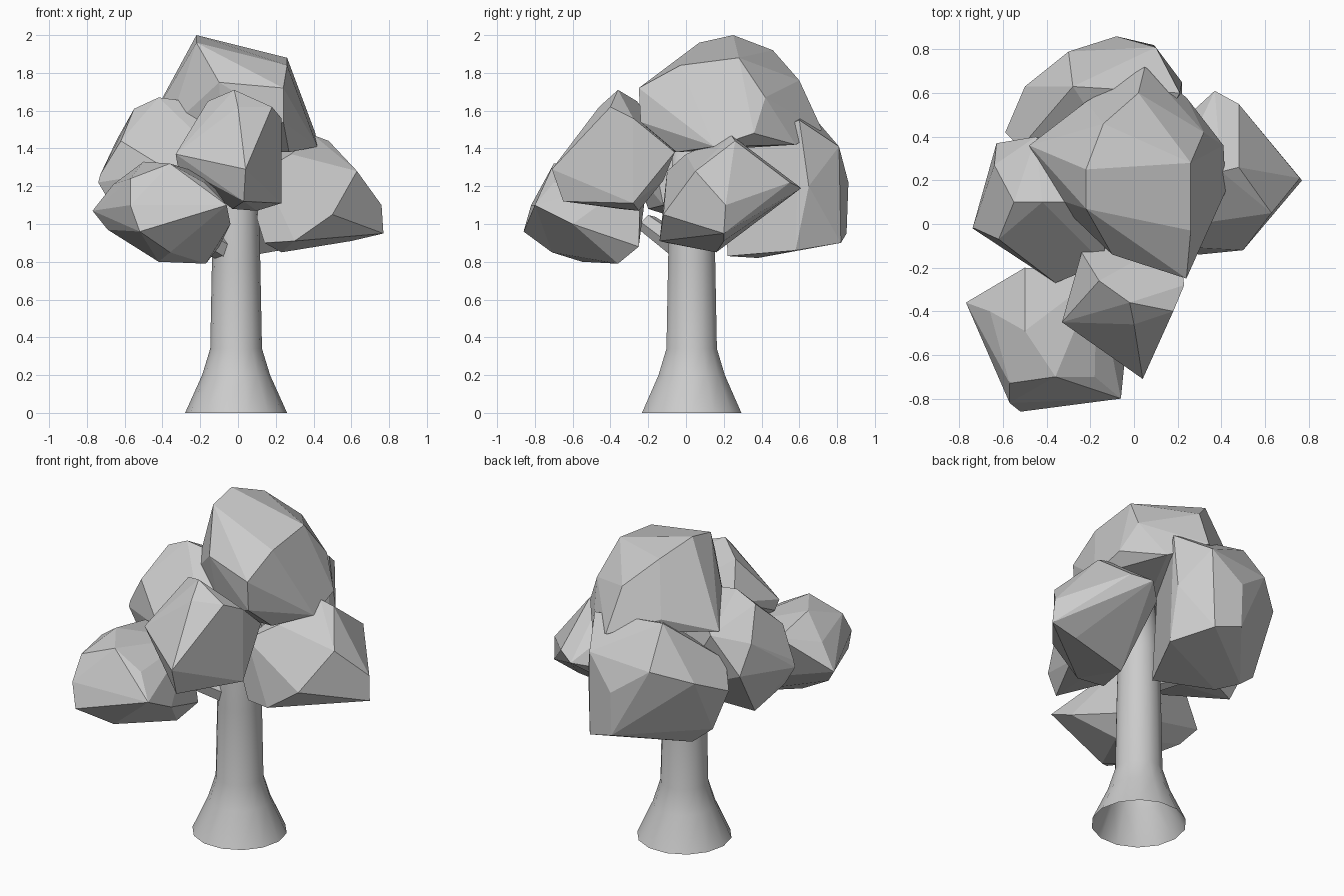
import bpy, bmesh
from math import sin, cos, pi, radians
from mathutils import Vector


def finish(bm, name):
    bmesh.ops.recalc_face_normals(bm, faces=bm.faces)
    me = bpy.data.meshes.new(name)
    bm.to_mesh(me)
    bm.free()
    ob = bpy.data.objects.new(name, me)
    bpy.context.collection.objects.link(ob)
    return ob


def clump(name, *corners):
    """Faceted foliage lump: convex hull round a few key corners."""
    bm = bmesh.new()
    for c in corners:
        bm.verts.new(c)
    bmesh.ops.convex_hull(bm, input=bm.verts)
    loose = [v for v in bm.verts if not v.link_faces]
    bmesh.ops.delete(bm, geom=loose, context='VERTS')
    bmesh.ops.dissolve_limit(bm, angle_limit=radians(7), verts=bm.verts, edges=bm.edges)
    return finish(bm, name)


def tube(name, rings, sides):
    """Round limb lofted through (centre, radius) rings, open at the foot."""
    bm = bmesh.new()
    loops = []
    axis = (Vector(rings[-1][0]) - Vector(rings[0][0])).normalized()
    u = axis.cross(Vector((0, 1, 0))).normalized()
    w = axis.cross(u)
    for c, r in rings:
        loops.append([bm.verts.new(Vector(c) + r * (u * cos(2 * pi * i / sides) + w * sin(2 * pi * i / sides)))
                      for i in range(sides)])
    for a, b in zip(loops, loops[1:]):
        for i in range(sides):
            j = (i + 1) % sides
            bm.faces.new((a[i], a[j], b[j], b[i]))
    bm.faces.new(loops[-1])
    return finish(bm, name)


# flared trunk, smooth shaded
trunk = tube("trunk", [((-.01, .03, z), r) for z, r in
                       ((0, .27), (.2, .18), (.34, .137), (.8, .128), (1.1, .12), (1.4, .1))], 14)
for p in trunk.data.polygons:
    p.use_smooth = True

# short side branches reaching into the left foliage
tube("branch_front", [((-.03, .02, .84), .07), ((-.3, -.2, 1.0), .055)], 6)
tube("branch_left", [((-.05, .03, .92), .06), ((-.25, .08, 1.03), .05)], 6)

# top foliage
clump("foliage_top",
      (-.22, .25, 2.0), (-.22, .07, 1.96), (.26, .28, 1.88), (.26, -.03, 1.84),
      (-.1, -.14, 1.75), (.24, -.25, 1.72), (.24, -.24, 1.54), (-.14, .46, 1.92),
      (.02, .6, 1.76), (.05, .72, 1.5), (.41, .36, 1.48), (.42, .15, 1.41),
      (-.48, .36, 1.52), (-.08, -.06, 1.38), (.24, .58, 1.42), (.32, .42, 1.67),
      (.27, -.05, 1.38), (-.37, .12, 1.5), (-.22, .56, 1.6))

# back foliage
clump("foliage_back",
      (-.28, .63, 1.62), (.21, .6, 1.55), (-.59, .42, 1.2), (-.5, .63, 1.3),
      (-.3, .79, 1.38), (-.08, .86, 1.22), (.09, .82, .9), (.1, .81, 1.41),
      (.22, .65, 1.2), (.22, .58, .86), (-.08, .85, .95), (-.5, .45, .95),
      (-.28, .38, .82), (-.38, .48, .85), (.05, .22, .83), (0, .2, 1.4), (-.52, .35, 1.35))

# left foliage
clump("foliage_left",
      (-.42, .1, 1.67), (-.55, .1, 1.61), (-.64, .27, 1.45), (-.63, .37, 1.28),
      (-.74, -.02, 1.22), (-.73, -.02, 1.26), (-.45, .4, 1.5), (-.36, -.27, 1.28),
      (-.14, -.18, 1.4), (-.12, .1, 1.63), (-.58, .15, .97), (-.38, -.2, 1.08),
      (-.12, -.12, 1.1), (-.15, .3, 1.05), (-.67, -.02, 1.1), (-.62, -.07, 1.44))

# front left foliage
clump("foliage_front_left",
      (-.77, -.36, 1.07), (-.66, -.4, 1.21), (-.5, -.2, 1.27), (-.5, -.49, 1.33),
      (-.36, -.7, 1.32), (-.57, -.73, 1.24), (-.57, -.82, 1.1), (-.52, -.86, .96),
      (-.06, -.8, 1.1), (-.04, -.6, 1.0), (-.17, -.36, .79), (-.42, -.55, .8),
      (-.69, -.42, .97), (-.17, -.24, 1.26), (-.1, -.25, .88), (-.18, -.7, 1.22), (-.36, -.71, .85))

# front foliage
clump("foliage_front",
      (-.02, -.36, 1.71), (-.16, -.26, 1.65), (-.33, -.45, 1.37), (.04, -.71, 1.29),
      (.03, -.65, 1.12), (.18, -.4, 1.62), (.23, -.28, 1.56), (.23, -.28, 1.11),
      (.1, -.25, 1.07), (-.24, -.13, 1.45), (.2, -.06, 1.38), (-.32, -.42, 1.31),
      (-.03, -.35, 1.08), (.16, -.12, 1.23), (0, -.46, 1.62))

# right foliage
clump("foliage_right",
      (.76, .21, 1.1), (.77, .2, .95), (.63, .05, 1.28), (.48, .26, 1.44),
      (.4, .24, 1.47), (.28, 0, 1.37), (.5, -.12, 1.05), (.3, -.14, .91),
      (.23, .16, .85), (.6, .2, .91), (.37, .61, 1.19), (.48, .55, 1.22),
      (.25, .5, 1.15), (.1, -.1, 1.03), (.13, -.1, 1.28), (.14, -.1, .9), (.2, .25, 1.4))
